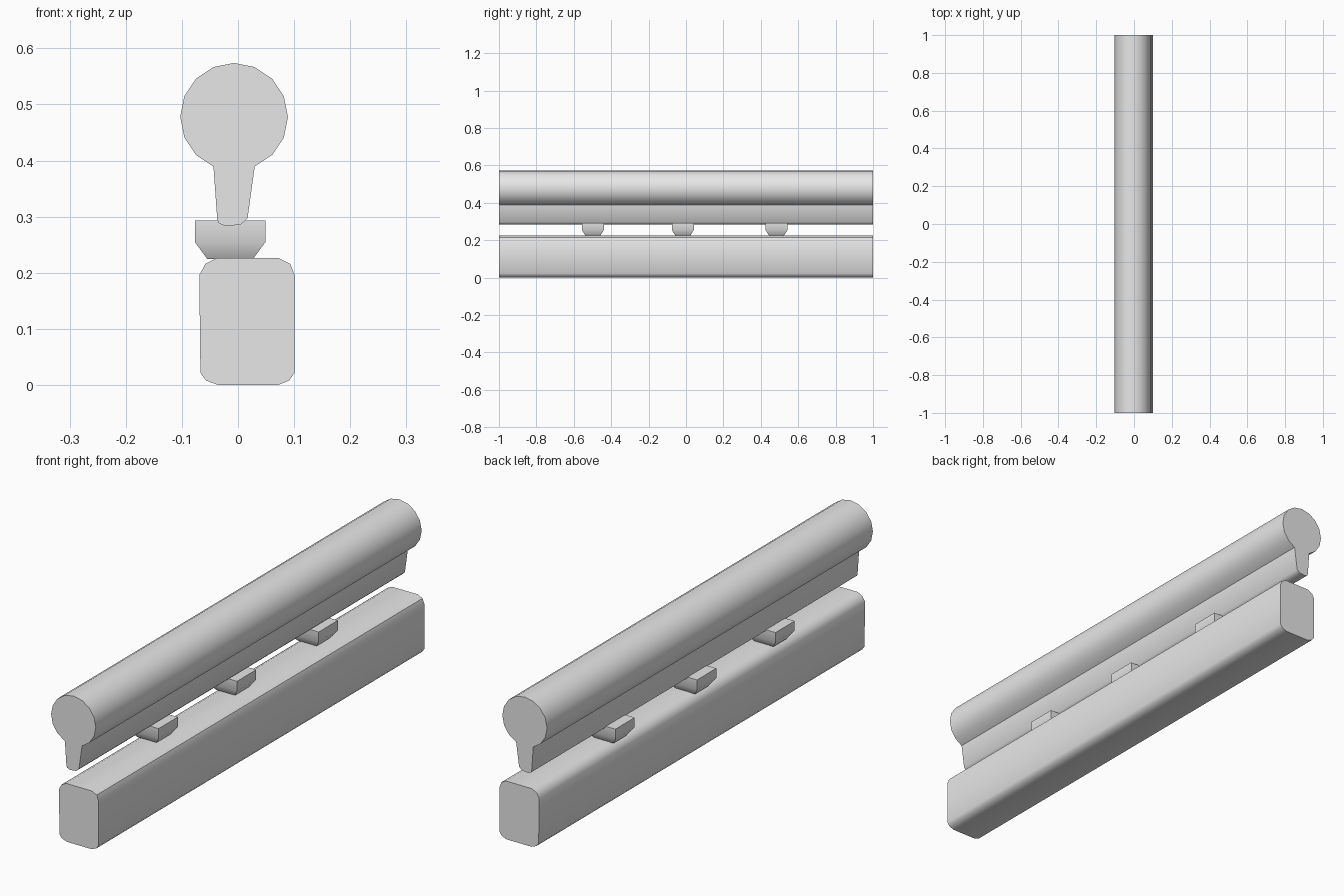
import bpy
import bmesh
import math
from mathutils import Vector

if "Cube" in bpy.data.objects:
    bpy.data.objects.remove(bpy.data.objects["Cube"], do_unlink=True)

GREY = (0.8, 0.8, 0.8, 1.0)
grey = bpy.data.materials.new("plain_grey")
grey.use_nodes = True
grey.diffuse_color = GREY
grey.node_tree.nodes["Principled BSDF"].inputs["Base Color"].default_value = GREY


def finish(name, bm):
    """Turn a bmesh into a softly shaded object with sharp edges kept."""
    bmesh.ops.recalc_face_normals(bm, faces=bm.faces)
    mesh = bpy.data.meshes.new(name)
    bm.to_mesh(mesh)
    bm.free()
    mesh.materials.append(grey)
    obj = bpy.data.objects.new(name, mesh)
    bpy.context.collection.objects.link(obj)
    bpy.ops.object.select_all(action="DESELECT")
    obj.select_set(True)
    bpy.context.view_layer.objects.active = obj
    bpy.ops.object.shade_smooth_by_angle(angle=math.radians(40))
    return obj


def extrude_profile(name, points):
    """Extrude an (x, z) outline along the full length."""
    bm = bmesh.new()
    face = bm.faces.new([bm.verts.new((x, -1, z)) for x, z in points])
    result = bmesh.ops.extrude_face_region(bm, geom=[face], use_keep_orig=True)
    verts = [v for v in result["geom"] if isinstance(v, bmesh.types.BMVert)]
    bmesh.ops.translate(bm, verts=verts, vec=Vector((0, 2, 0)))
    return finish(name, bm)


# Lower beam with rounded long edges
extrude_profile("base_beam", [
    (-0.035, 0), (0.071, 0), (0.091, 0.008), (0.101, 0.022),
    (0.101, 0.196), (0.093, 0.216), (0.073, 0.226),
    (-0.038, 0.226), (-0.058, 0.216), (-0.069, 0.196),
    (-0.067, 0.022), (-0.057, 0.008)])

# Upper rail: round tube running into a tapered stem
SIDES, RADIUS = 16, 0.096
rail = []
for i in range(-3, 12):
    a = 2 * math.pi * i / SIDES
    rail.append((-0.007 + RADIUS * math.cos(a), 0.478 + RADIUS * math.sin(a)))
stem = [(-0.037, 0.295), (-0.034, 0.288), (-0.022, 0.283),
        (0.005, 0.286), (0.017, 0.297)]
extrude_profile("rail_with_stem", rail + stem)


def support(name, y):
    """Small block whose lower half tapers inward on all four sides."""
    bm = bmesh.new()
    rings = []
    for z, half_x, half_y in ((0.225, 0.041, 0.04), (0.255, 0.063, 0.059),
                              (0.293, 0.063, 0.059)):
        rings.append([bm.verts.new((-0.014 + sx * half_x, y + sy * half_y, z))
                      for sx, sy in ((-1, -1), (1, -1), (1, 1), (-1, 1))])
    for low, high in zip(rings, rings[1:]):
        for i in range(4):
            j = (i + 1) % 4
            bm.faces.new((low[i], low[j], high[j], high[i]))
    bm.faces.new(rings[0])
    bm.faces.new(rings[-1])
    finish(name, bm)


# Three supports carrying the rail
for label, y in (("front", -0.498), ("middle", -0.017), ("back", 0.484)):
    support(label + "_support", y)
